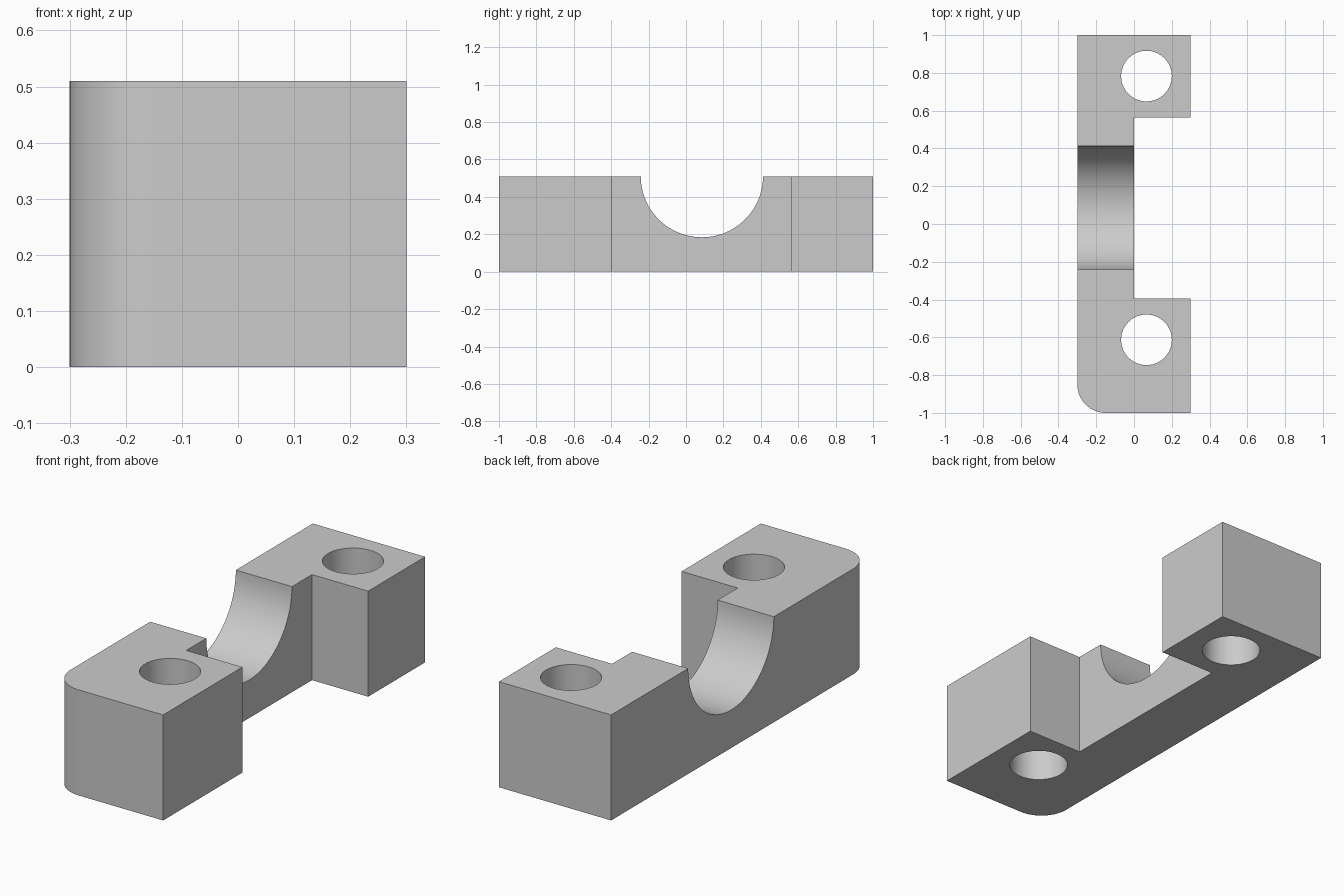
import bpy
import bmesh
from math import cos, sin, pi, radians
from mathutils import Matrix, Vector

cube = bpy.data.objects.get("Cube")
if cube:
    bpy.data.objects.remove(cube, do_unlink=True)

HEIGHT = 0.51
CORNER = 0.15
MIDDLE = 0.085          # centre of the saddle and of the bolt pair

grey = bpy.data.materials.new("plain grey")
grey.use_nodes = True
grey.diffuse_color = (0.6, 0.6, 0.6, 1)
grey.node_tree.nodes["Principled BSDF"].inputs["Base Color"].default_value = (0.6, 0.6, 0.6, 1)


def make_object(name, bm):
    bmesh.ops.recalc_face_normals(bm, faces=bm.faces)
    mesh = bpy.data.meshes.new(name)
    bm.to_mesh(mesh)
    bm.free()
    mesh.materials.append(grey)
    obj = bpy.data.objects.new(name, mesh)
    bpy.context.collection.objects.link(obj)
    return obj


def drill(target, name, radius, centre, axis):
    """Cut a round hole through the target along the given axis."""
    bm = bmesh.new()
    turn = Vector((0, 0, 1)).rotation_difference(Vector(axis)).to_matrix().to_4x4()
    bmesh.ops.create_cone(bm, cap_ends=True, segments=96, radius1=radius,
                          radius2=radius, depth=2,
                          matrix=Matrix.Translation(centre) @ turn)
    cutter = make_object(name, bm)
    cutter.hide_render = True
    mod = target.modifiers.new(name, "BOOLEAN")
    mod.operation = "DIFFERENCE"
    mod.solver = "EXACT"
    mod.object = cutter
    bpy.ops.object.modifier_apply(modifier=name)
    bpy.data.objects.remove(cutter, do_unlink=True)


# Clamp body: C-shaped outline with one rounded corner, extruded upwards
outline = [(0.3, -1), (0.3, -0.395), (0, -0.395), (0, 0.565),
           (0.3, 0.565), (0.3, 1), (-0.3, 1)]
for i in range(17):
    a = pi + i / 16 * pi / 2
    outline.append((-0.3 + CORNER + CORNER * cos(a), -1 + CORNER + CORNER * sin(a)))

bm = bmesh.new()
base = bm.faces.new([bm.verts.new((x, y, 0)) for x, y in outline])
top = bmesh.ops.extrude_face_region(bm, geom=[base])
bmesh.ops.translate(bm, vec=(0, 0, HEIGHT),
                    verts=[v for v in top["geom"] if isinstance(v, bmesh.types.BMVert)])
body = make_object("clamp_body", bm)
bpy.context.view_layer.objects.active = body
body.select_set(True)

# Half-round saddle across the body
drill(body, "saddle_cut", 0.327, (0, MIDDLE, HEIGHT + 0.001), (1, 0, 0))

# Bolt holes through both ends
for side, name in ((-1, "front_bolt_hole"), (1, "back_bolt_hole")):
    drill(body, name, 0.134, (0.066, MIDDLE + side * 0.698, HEIGHT / 2), (0, 0, 1))

bpy.ops.object.shade_smooth_by_angle(angle=radians(30))
